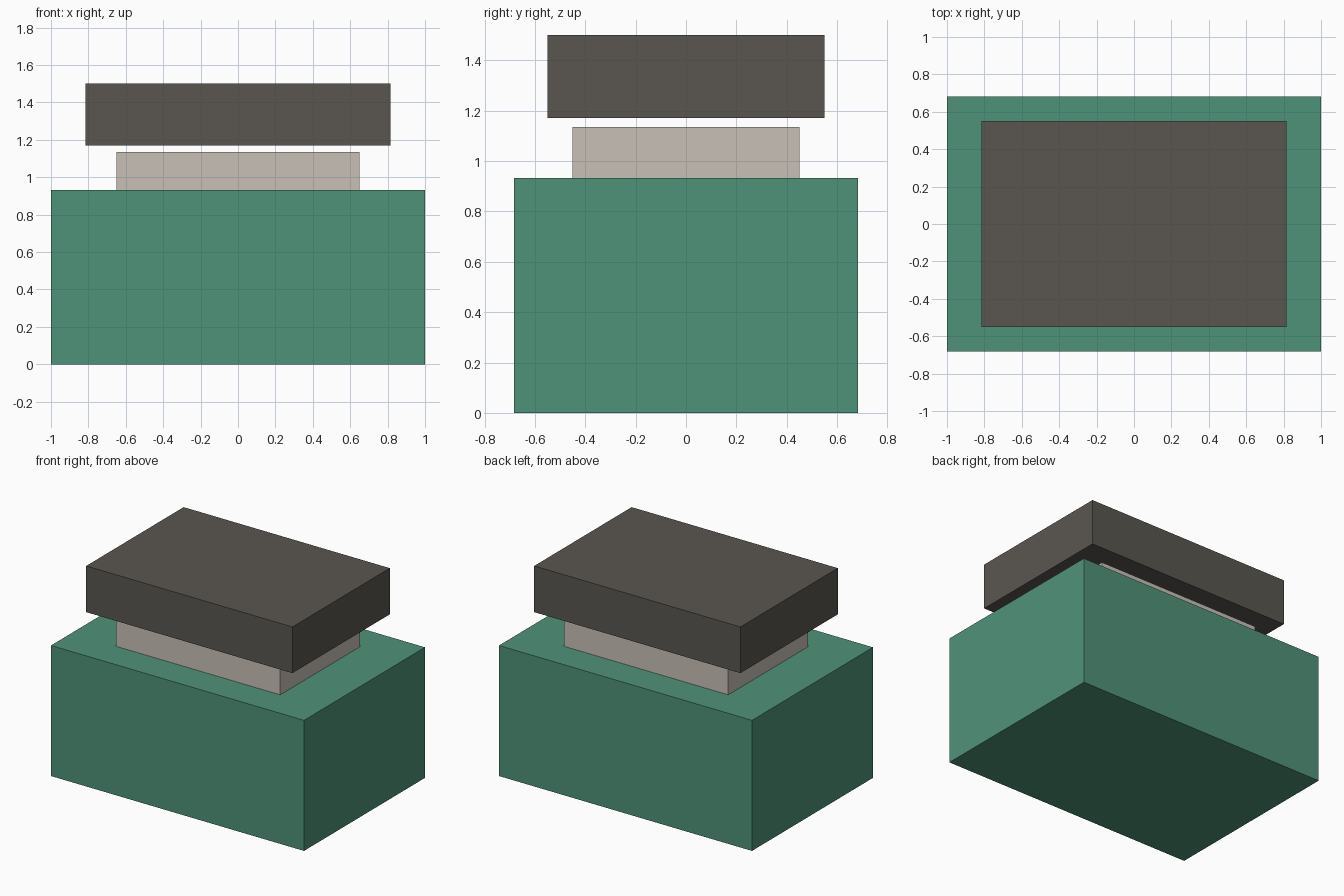
import bpy

if "Cube" in bpy.data.objects:
    bpy.data.objects.remove(bpy.data.objects["Cube"])


def linear(c):
    # sRGB 0-255 channel to linear
    c /= 255
    return c / 12.92 if c <= 0.04045 else ((c + 0.055) / 1.055) ** 2.4


def block(name, width, depth, z0, z1, rgb):
    bpy.ops.mesh.primitive_cube_add(size=1, location=(0, 0, (z0 + z1) / 2))
    obj = bpy.context.object
    obj.name = name
    obj.scale = (width, depth, z1 - z0)
    bpy.ops.object.transform_apply(location=False, rotation=False, scale=True)
    mat = bpy.data.materials.new(name + "_colour")
    mat.diffuse_color = (*[linear(c) for c in rgb], 1)
    mat.use_nodes = True
    mat.node_tree.nodes["Principled BSDF"].inputs["Base Color"].default_value = mat.diffuse_color
    obj.data.materials.append(mat)
    return obj


# Large bottle body
block("body", 2.0, 1.366, 0.0, 0.933, (79, 146, 121))
# Narrow neck standing on the body
block("neck", 1.30, 0.903, 0.933, 1.135, (200, 192, 182))
# Cap floating just above the neck
block("cap", 1.63, 1.10, 1.17, 1.50, (90, 86, 80))
